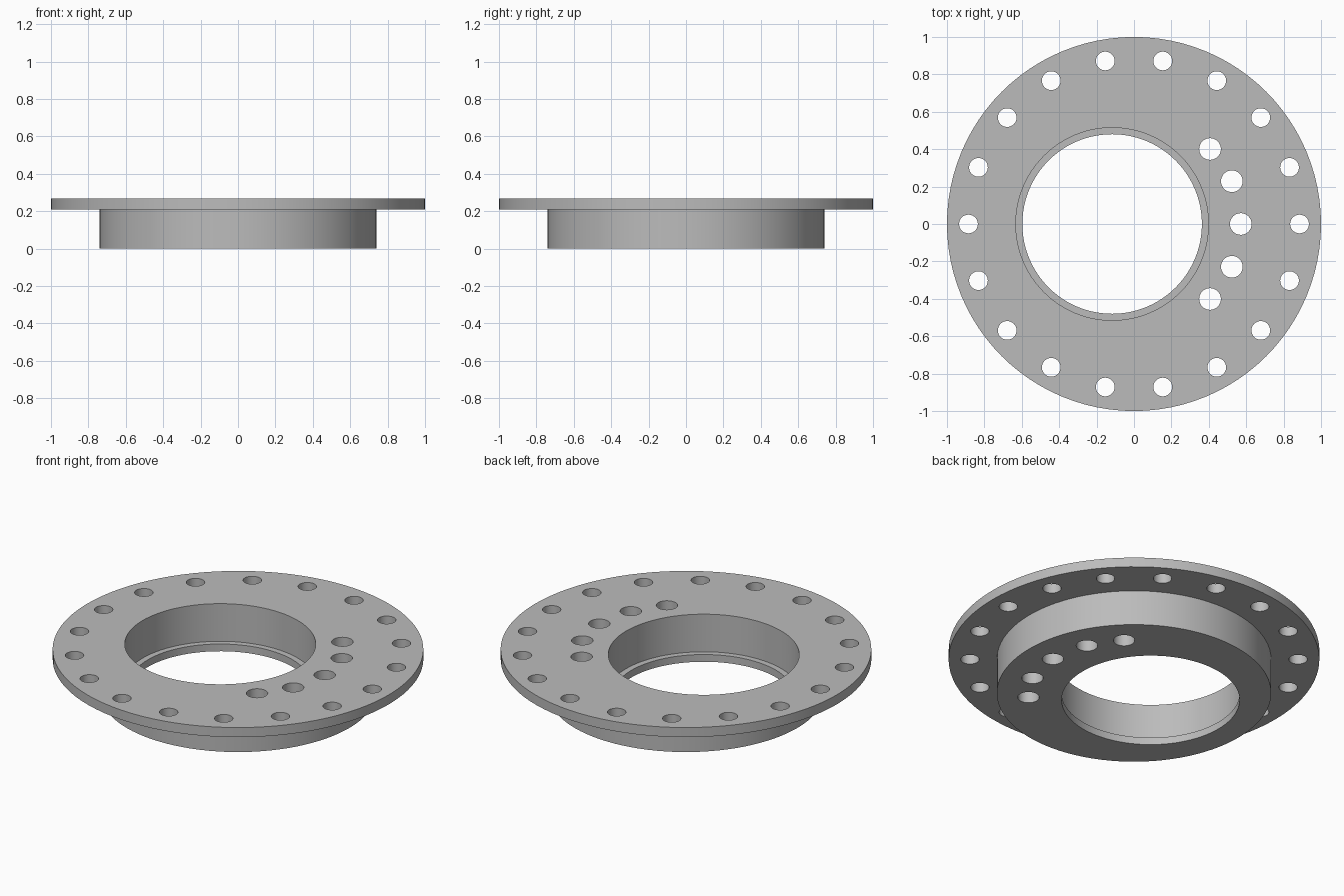
import bpy
import bmesh
from math import cos, sin, radians, pi

cube = bpy.data.objects.get("Cube")
if cube:
    bpy.data.objects.remove(cube, do_unlink=True)

# Single grey metal
metal = bpy.data.materials.new("grey_metal")
metal.use_nodes = True
colour = (0.5, 0.5, 0.5, 1)
metal.diffuse_color = colour
metal.node_tree.nodes["Principled BSDF"].inputs["Base Color"].default_value = colour

HUB_RADIUS, HUB_TOP, TOP = 0.74, 0.21, 0.267
BORE_X, LEDGE = -0.117, 0.043


def lathe(name, profile, segments):
    """Solid of revolution about z; the profile starts and ends on the axis."""
    bm = bmesh.new()
    rings = []
    for r, z in profile:
        angles = [2 * pi * i / segments for i in range(segments)]
        rings.append([bm.verts.new((r * cos(a), r * sin(a), z)) for a in angles])
    for low, high in zip(rings, rings[1:]):
        for i in range(segments):
            j = (i + 1) % segments
            bm.faces.new((low[i], low[j], high[j], high[i]))
    bm.faces.new(rings[0][::-1])
    bm.faces.new(rings[-1])
    mesh = bpy.data.meshes.new(name)
    bm.to_mesh(mesh)
    bm.free()
    mesh.materials.append(metal)
    obj = bpy.data.objects.new(name, mesh)
    bpy.context.collection.objects.link(obj)
    return obj


def cut(body, cutter):
    """Subtract the cutter from the body and discard it."""
    cutter.hide_render = True
    bpy.context.view_layer.objects.active = body
    mod = body.modifiers.new("cut", "BOOLEAN")
    mod.operation = "DIFFERENCE"
    mod.solver = "EXACT"
    mod.object = cutter
    bpy.ops.object.modifier_apply(modifier=mod.name)
    bpy.data.objects.remove(cutter, do_unlink=True)


def drill(body, radius, x, y):
    hole = lathe("hole_cutter", [(radius, -0.1), (radius, TOP + 0.1)], 32)
    hole.location = (x, y, 0)
    cut(body, hole)


# Round flange with the hub below it
flange = lathe("flanged_hub", [(HUB_RADIUS, 0), (HUB_RADIUS, HUB_TOP),
                               (1, HUB_TOP), (1, TOP)], 96)

# Off-centre bore, narrowing to a ledge near the bottom
bore = lathe("bore_cutter", [(0.48, -0.1), (0.48, LEDGE),
                             (0.515, LEDGE), (0.515, TOP + 0.1)], 96)
bore.location.x = BORE_X
cut(flange, bore)

# Ring of bolt holes around the rim
for i in range(18):
    a = radians(20 * i)
    drill(flange, 0.05, 0.885 * cos(a), 0.885 * sin(a))

# Arc of larger holes beside the bore
for degrees in (-44.6, -23.6, 0, 23.6, 44.6):
    a = radians(degrees)
    drill(flange, 0.058, 0.571 * cos(a), 0.571 * sin(a))

# Smooth walls with crisp rims
flange.select_set(True)
bpy.context.view_layer.objects.active = flange
bpy.ops.object.shade_smooth_by_angle(angle=radians(30))
